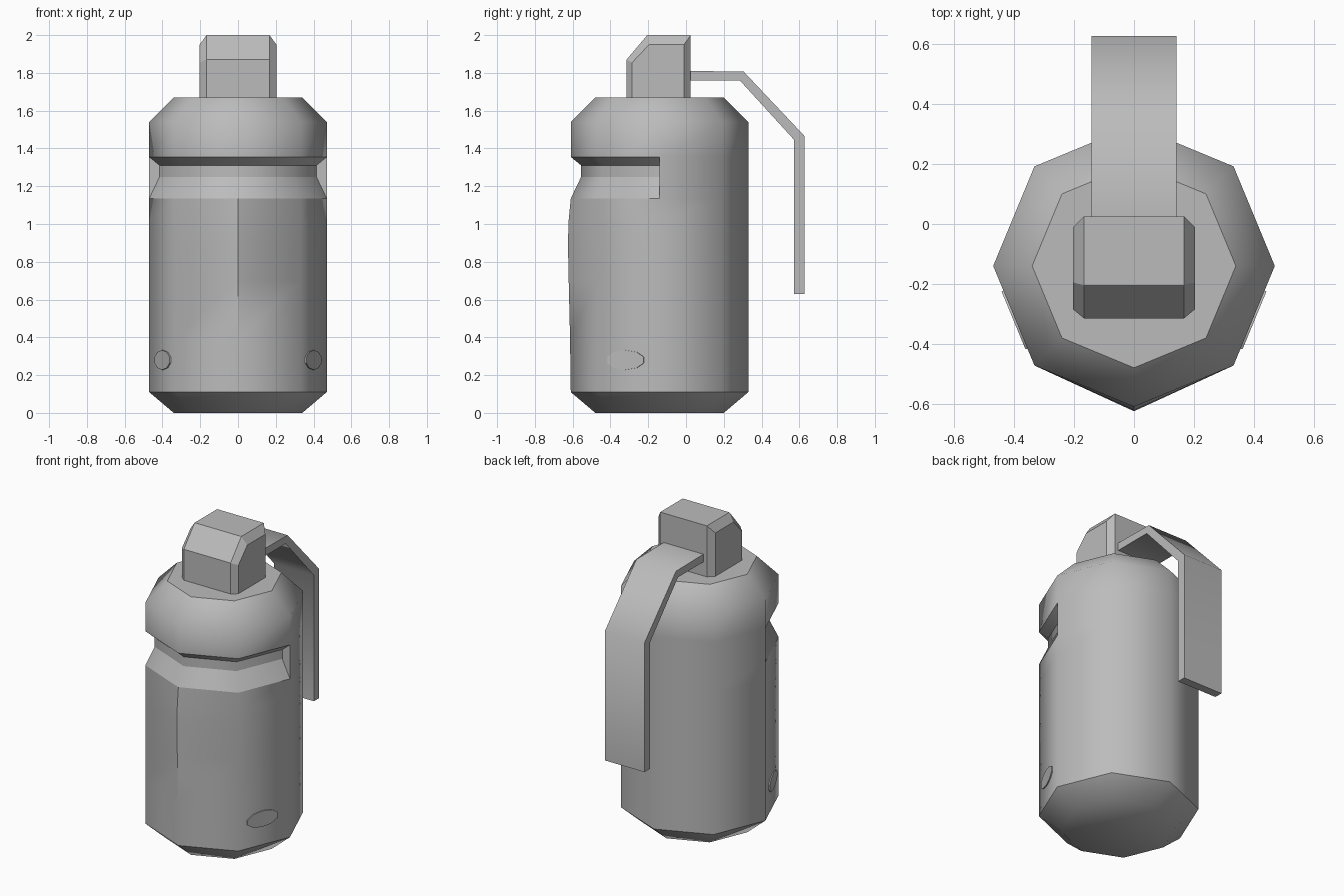
import bpy, bmesh
from math import sin, cos, pi, radians
from mathutils import Matrix, Vector

cube = bpy.data.objects.get("Cube")
if cube:
    bpy.data.objects.remove(cube, do_unlink=True)

CY = -0.14          # centre line of the canister
R = 0.47

grey = bpy.data.materials.new("plain grey")
grey.use_nodes = True
grey.diffuse_color = (0.5, 0.5, 0.5, 1)
grey.node_tree.nodes["Principled BSDF"].inputs["Base Color"].default_value = (0.5, 0.5, 0.5, 1)


def finish(name, bm, angle):
    bmesh.ops.remove_doubles(bm, verts=bm.verts, dist=0.0005)
    bmesh.ops.recalc_face_normals(bm, faces=bm.faces)
    mesh = bpy.data.meshes.new(name)
    bm.to_mesh(mesh)
    bm.free()
    mesh.materials.append(grey)
    obj = bpy.data.objects.new(name, mesh)
    bpy.context.collection.objects.link(obj)
    bpy.ops.object.select_all(action='DESELECT')
    obj.select_set(True)
    bpy.context.view_layer.objects.active = obj
    bpy.ops.object.shade_smooth_by_angle(angle=radians(angle), keep_sharp_edges=True)
    return obj


def loft(bm, rows, closed):
    """Skin a list of point rows, optionally closing each row."""
    rows = [[bm.verts.new(p) for p in row] for row in rows]
    for a, b in zip(rows, rows[1:]):
        n = len(a)
        for i in range(n if closed else n - 1):
            j = (i + 1) % n
            bm.faces.new((a[i], a[j], b[j], b[i]))
    return rows


# Canister: octagonal, with a groove and a slight bulge on the front half only
low = [(0.34, 0, 0), (R, 0.11, 0), (R, 0.4, 0.004), (R, 0.7, 0.011),
       (R, 0.9, 0.015), (R, 1.02, 0.011), (R, 1.135, 0)]
groove = [(0.415, 1.25, 0), (0.415, 1.31, 0)]
high = [(R, 1.355, 0), (R, 1.54, 0), (0.34, 1.67, 0)]


def half_ring(r, z, bulge, first):
    pts = []
    for k in range(first, first + 5):
        a = k * pi / 4
        rr = r + (bulge if k == 6 else 0)
        pts.append((rr * cos(a), CY + rr * sin(a), z))
    return pts


bm = bmesh.new()
front = loft(bm, [half_ring(*p, 4) for p in low + groove + high], False)
back = loft(bm, [half_ring(*p, 0) for p in low + high], False)
for end in (0, -1):                                  # groove end walls
    bm.faces.new([row[end] for row in front[len(low) - 1:len(low) + 3]])
for row in (0, -1):                                  # base and top caps
    bm.faces.new(front[row] + back[row][1:-1])
for row in front[len(low) - 1:len(low) + 3]:         # crisp groove rims
    for a, b in zip(row, row[1:]):
        bm.edges.get((a, b)).smooth = False
finish("canister", bm, 46)

# Fuse head: chamfered block with sloping front
inner = [(-0.315, 1.67), (-0.315, 1.87), (-0.205, 2.0), (0.025, 2.0), (0.025, 1.67)]
outer = [(-0.285, 1.67), (-0.285, 1.855), (-0.195, 1.95), (-0.01, 1.95), (-0.01, 1.67)]
bm = bmesh.new()
rows = loft(bm, [[(x, y, z) for y, z in prof] for x, prof in
                 ((-0.203, outer), (-0.167, inner), (0.167, inner), (0.203, outer))], True)
bm.faces.new(rows[0])
bm.faces.new(rows[-1])
finish("fuse_head", bm, 20)

# Safety lever: bent strip running back and down
strip = [(0.02, 1.81), (0.305, 1.807), (0.628, 1.465), (0.628, 0.63),
         (0.573, 0.63), (0.573, 1.445), (0.285, 1.76), (0.02, 1.76)]
bm = bmesh.new()
rows = loft(bm, [[(x, y, z) for y, z in strip] for x in (-0.142, 0.142)], True)
bm.faces.new(rows[0])
bm.faces.new(rows[-1])
finish("safety_lever", bm, 50)

# Small oval plugs low on the two front side faces
for side, label in ((1, "left"), (-1, "right")):
    bm = bmesh.new()
    bmesh.ops.create_cone(bm, cap_ends=True, segments=10, radius1=1, radius2=1, depth=1)
    normal = Vector((side * cos(pi / 8), -sin(pi / 8), 0))
    along = Vector((side * sin(pi / 8), cos(pi / 8), 0))
    frame = Matrix((along, Vector((0, 0, 1)), normal)).transposed().to_4x4()
    place = Matrix.Translation((side * 0.398, -0.32, 0.28))
    bm.transform(place @ frame @ Matrix.Diagonal((0.11, 0.052, 0.009, 1)))
    finish(label + "_plug", bm, 30)
